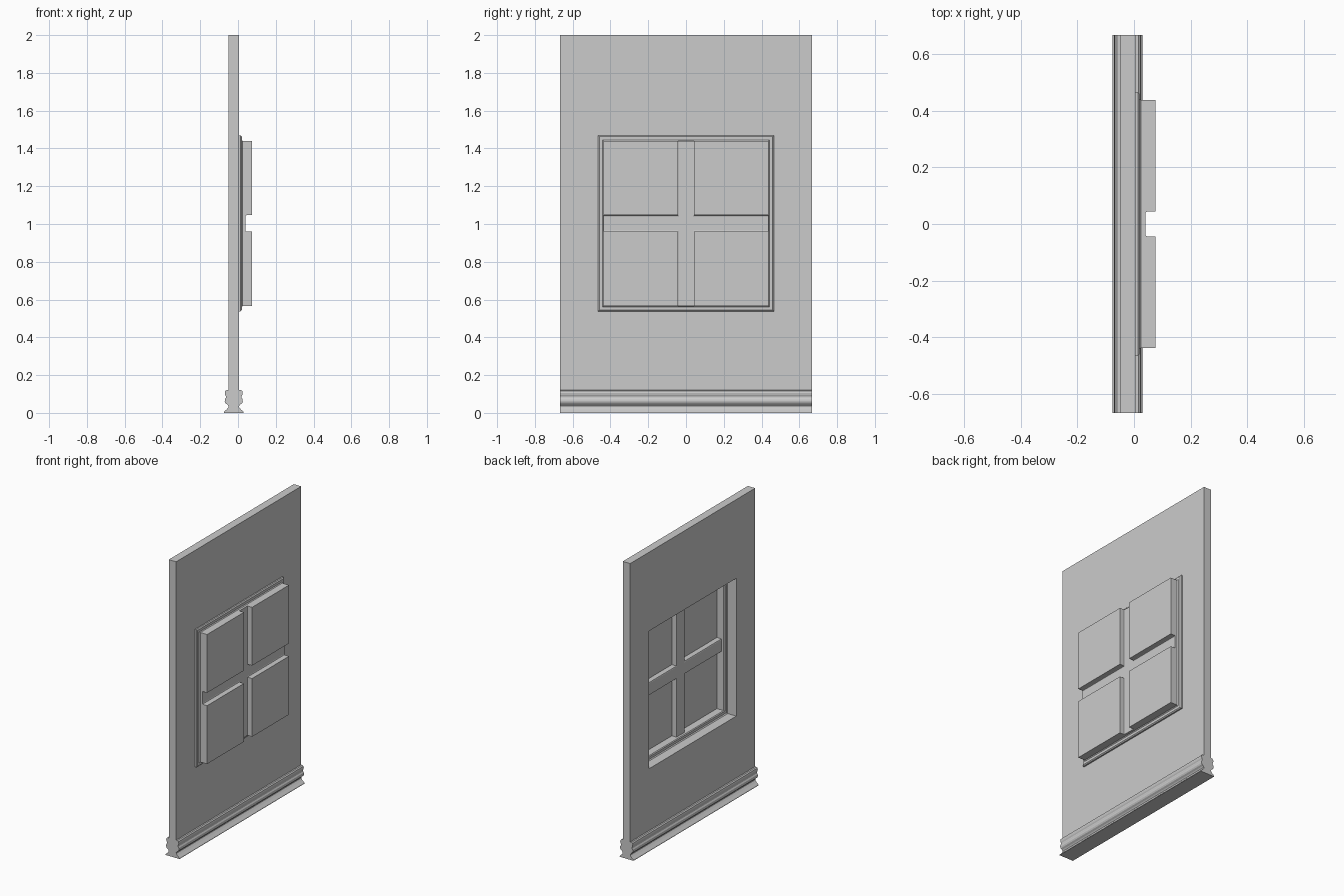
import bpy, bmesh

if "Cube" in bpy.data.objects:
    bpy.data.objects.remove(bpy.data.objects["Cube"])

MID = -0.0225          # wall centre in x
T = 0.0275             # half wall thickness
W = 2 / 3              # half wall width
ZC = 1.003             # window centre height
R = 0.465              # half opening size


def finish(name, bm, recalc=True):
    bmesh.ops.remove_doubles(bm, verts=bm.verts, dist=1e-5)
    if recalc:
        bmesh.ops.recalc_face_normals(bm, faces=bm.faces)
    me = bpy.data.meshes.new(name)
    bm.to_mesh(me)
    bm.free()
    ob = bpy.data.objects.new(name, me)
    bpy.context.collection.objects.link(ob)
    return ob


# wall: 3x3 grid of faces without the centre one, extruded to thickness
bm = bmesh.new()
ys, zs = (-W, -R, R, W), (0, ZC - R, ZC + R, 2)
g = [[bm.verts.new((MID - T, y, z)) for z in zs] for y in ys]
for i in range(3):
    for j in range(3):
        if (i, j) != (1, 1):
            bm.faces.new((g[i][j], g[i][j + 1], g[i + 1][j + 1], g[i + 1][j]))
ext = bmesh.ops.extrude_face_region(bm, geom=bm.faces[:], use_keep_orig=True)
bmesh.ops.translate(bm, vec=(2 * T, 0, 0),
                    verts=[v for v in ext["geom"] if isinstance(v, bmesh.types.BMVert)])
finish("wall_panel", bm)

# baseboard: moulded profile mirrored to both wall sides, extruded along y
half = [(.0525, 0), (.051, .006), (.038, .018), (.029, .028), (.028, .036),
        (.034, .044), (.044, .051), (.048, .060), (.047, .072), (.042, .080),
        (.041, .088), (.045, .096), (.047, .106), (.045, .115), (.038, .121), (.0275, .121)]
prof = [(MID + x, z) for x, z in half] + [(MID - x, z) for x, z in reversed(half)]
bm = bmesh.new()
face = bm.faces.new([bm.verts.new((x, -W, z)) for x, z in prof])
ext = bmesh.ops.extrude_face_region(bm, geom=[face], use_keep_orig=True)
bmesh.ops.translate(bm, vec=(0, 2 * W, 0),
                    verts=[v for v in ext["geom"] if isinstance(v, bmesh.types.BMVert)])
finish("baseboard", bm)

# window: one thin shell; (offset from centre, depth in x) across frame, pane, mullion
side = [(R, .000), (R, .014), (.459, .020), (.442, .020), (.437, .025), (.437, .075),
        (.0435, .075), (.0435, .046), (.042, .042), (.037, .040)]
line = [(-o, d) for o, d in side] + side[::-1]
bm = bmesh.new()
g = [[bm.verts.new((min(du, dv), u, ZC + v)) for v, dv in line] for u, du in line]
n = len(line)
for i in range(n - 1):
    for j in range(n - 1):
        q = [g[i][j], g[i][j + 1], g[i + 1][j + 1], g[i + 1][j]]
        k = max(range(4), key=lambda a: q[a].co.x)     # mitre line runs from the deepest corner
        q = q[k:] + q[:k]
        for tri in (q[:3], [q[0], q[2], q[3]]):
            a, b, c = (v.co for v in tri)
            if (b - a).cross(c - a).length > 1e-9:
                bm.faces.new(tri)
bmesh.ops.remove_doubles(bm, verts=bm.verts, dist=1e-5)
bmesh.ops.dissolve_limit(bm, angle_limit=0.02, verts=bm.verts, edges=bm.edges)
finish("window_frame_and_panes", bm, recalc=False)
